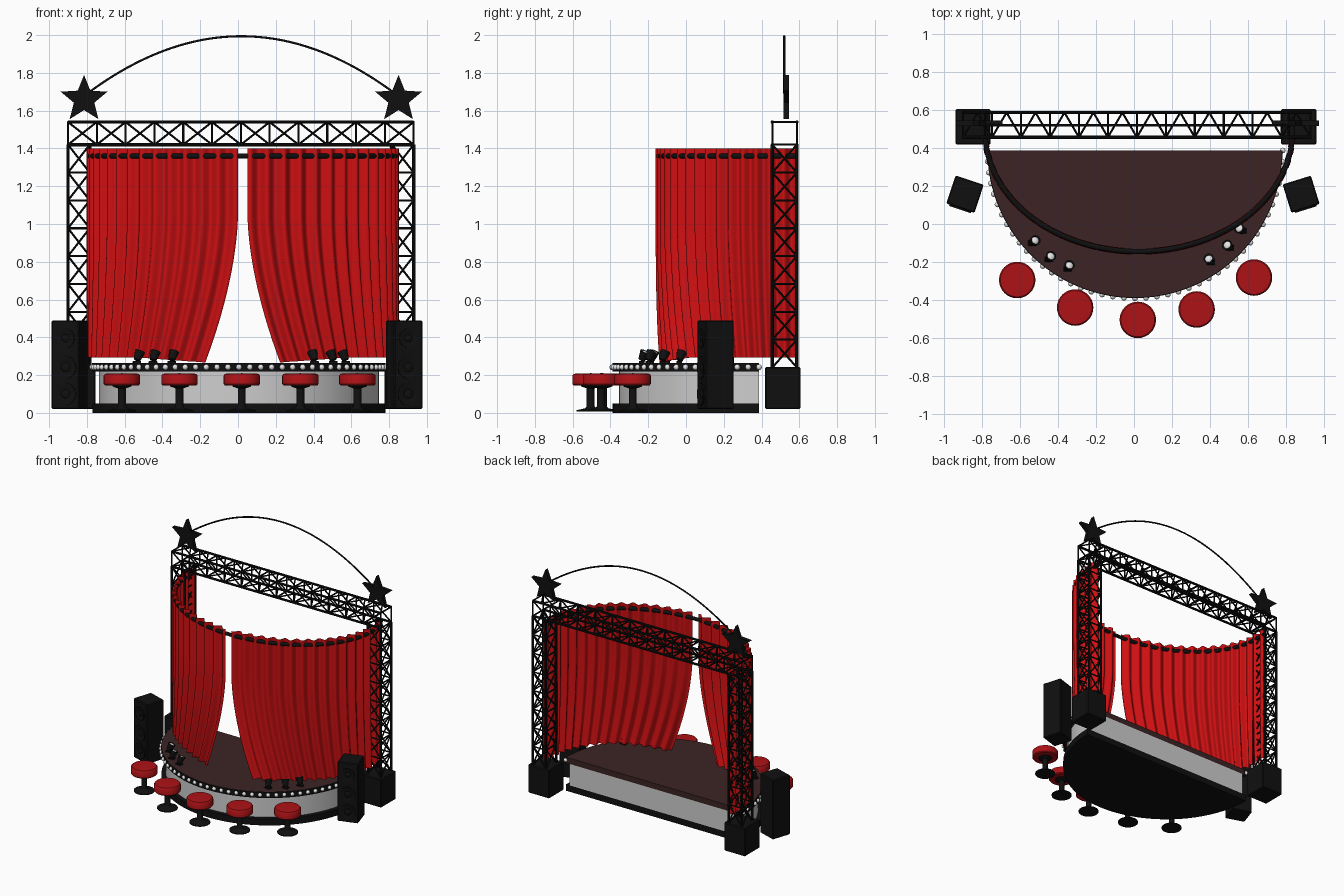
import bpy, bmesh, math
from mathutils import Vector, Matrix

cube = bpy.data.objects.get("Cube")
if cube:
    bpy.data.objects.remove(cube)


def material(name, r, g, b):
    m = bpy.data.materials.new(name)
    m.diffuse_color = (r, g, b, 1)
    m.use_nodes = True
    bsdf = m.node_tree.nodes["Principled BSDF"]
    bsdf.inputs["Base Color"].default_value = (r, g, b, 1)
    bsdf.inputs["Roughness"].default_value = 0.7
    return m


BLACK = material("matte black", 0.005, 0.005, 0.005)
RED = material("curtain red", 0.62, 0.005, 0.006)
SEAT = material("seat red", 0.42, 0.006, 0.008)
BROWN = material("deck brown", 0.045, 0.017, 0.018)
GREY = material("wall grey", 0.62, 0.62, 0.62)
WHITE = material("bulb white", 0.8, 0.8, 0.8)


def finish(name, bm, mat, smooth=True, matrix=None):
    bmesh.ops.recalc_face_normals(bm, faces=bm.faces)
    me = bpy.data.meshes.new(name)
    bm.to_mesh(me)
    bm.free()
    me.materials.append(mat)
    ob = bpy.data.objects.new(name, me)
    bpy.context.collection.objects.link(ob)
    if matrix:
        ob.matrix_world = matrix
    if smooth:
        bpy.ops.object.select_all(action="DESELECT")
        ob.select_set(True)
        bpy.context.view_layer.objects.active = ob
        bpy.ops.object.shade_smooth_by_angle(angle=math.radians(40))
    return ob


def prism(name, outline, depth, mat):
    """Extrude a closed outline of points along a vector."""
    bm = bmesh.new()
    face = bm.faces.new([bm.verts.new(p) for p in outline])
    ext = bmesh.ops.extrude_face_region(bm, geom=[face], use_keep_orig=True)
    moved = [v for v in ext["geom"] if isinstance(v, bmesh.types.BMVert)]
    bmesh.ops.translate(bm, verts=moved, vec=depth)
    return finish(name, bm, mat)


def box(name, centre, size, mat, turn=0.0, bevel=0.006):
    bm = bmesh.new()
    bmesh.ops.create_cube(bm, size=1, matrix=Matrix.Diagonal((*size, 1)))
    bmesh.ops.bevel(bm, geom=bm.edges[:], offset=bevel, segments=1, affect="EDGES")
    return finish(name, bm, mat, False, Matrix.Translation(centre) @ Matrix.Rotation(turn, 4, "Z"))


def lathe(name, profile, mat, matrix, steps=32):
    """Spin (radius, height) points around the local z axis."""
    bm = bmesh.new()
    verts = [bm.verts.new((r, 0, z)) for r, z in profile]
    edges = [bm.edges.new(pair) for pair in zip(verts, verts[1:])]
    bmesh.ops.spin(bm, geom=verts + edges, cent=(0, 0, 0), axis=(0, 0, 1),
                   angle=math.tau, steps=steps, use_duplicate=False)
    bmesh.ops.remove_doubles(bm, verts=bm.verts, dist=0.0001)
    return finish(name, bm, mat, True, matrix)


def bars(name, segments, mat=BLACK):
    """Join straight round bars given as (start, end, radius)."""
    bm = bmesh.new()
    for a, b, r in segments:
        a, b = Vector(a), Vector(b)
        turn = (b - a).to_track_quat("Z", "Y").to_matrix().to_4x4()
        bmesh.ops.create_cone(bm, cap_ends=True, segments=8, radius1=r, radius2=r,
                              depth=(b - a).length, matrix=Matrix.Translation((a + b) / 2) @ turn)
    return finish(name, bm, mat)


def tube(name, points, radius, mat=BLACK):
    cu = bpy.data.curves.new(name, "CURVE")
    cu.dimensions = "3D"
    cu.bevel_depth, cu.bevel_resolution, cu.use_fill_caps = radius, 3, True
    sp = cu.splines.new("POLY")
    sp.points.add(len(points) - 1)
    for p, co in zip(sp.points, points):
        p.co = (*co, 1)
    cu.materials.append(mat)
    ob = bpy.data.objects.new(name, cu)
    bpy.context.collection.objects.link(ob)


# Half-round stage: base, wall, deck, trim and rim bulbs
SX, SY, R = 0.005, 0.387, 0.775


def arc(r, z, n=64):
    return [(SX + r * math.cos(math.pi * (1 + i / n)),
             SY + r * math.sin(math.pi * (1 + i / n)), z) for i in range(n + 1)]


prism("stage_base", arc(R, 0.0), (0, 0, 0.05), BLACK)
prism("stage_wall", arc(R - 0.033, 0.05), (0, 0, 0.17), GREY)
prism("stage_deck", arc(R - 0.003, 0.22), (0, 0, 0.045), BROWN)
prism("stage_trim", arc(R + 0.002, 0.218) + arc(R - 0.02, 0.218)[::-1], (0, 0, 0.045), BLACK)
bm = bmesh.new()
for p in arc(R + 0.003, 0.242, 42):
    bmesh.ops.create_uvsphere(bm, u_segments=12, v_segments=8, radius=0.015,
                              matrix=Matrix.Translation(p))
finish("rim_bulbs", bm, WHITE)

# Curtains hung from a curved rod
CX, CY, A, B = 0.025, 0.49, 0.81, 0.635
QUARTER, STRAIGHT = 1.14, 0.095


def path(t, side):
    """Point at distance t from the middle of the curtain line."""
    phi = min(t / QUARTER, 1) * math.pi / 2
    return Vector((CX + side * A * math.sin(phi), CY - B * math.cos(phi) + max(t - QUARTER, 0), 0))


def curtain(name, side, pleats=15, cols=240, rows=28):
    bm = bmesh.new()
    grid = []
    for j in range(rows + 1):
        h = j / rows
        row = []
        for i in range(cols + 1):
            u = i / cols
            bottom = 0.267 + 0.025 * min(u * 3, 1)
            z = bottom + (1.4 - bottom) * h
            pull = 0.025 + 0.17 * (max(1.05 - z, 0) / 0.78) ** 1.7
            inner = QUARTER * math.asin(pull / A) / (math.pi / 2)
            t = inner + (QUARTER + STRAIGHT - inner) * u
            p = path(t, side)
            d = (path(t + 0.002, side) - path(t - 0.002, side)).normalized()
            wave = 0.017 * math.sin(math.tau * pleats * u + 0.6)
            p += Vector((d.y, -d.x, 0)) * side * wave
            p.z = z
            row.append(bm.verts.new(p))
        grid.append(row)
    for lo, hi in zip(grid, grid[1:]):
        for i in range(cols):
            bm.faces.new((lo[i], lo[i + 1], hi[i + 1], hi[i]))
    finish(name, bm, RED)


curtain("left_curtain", 1)
curtain("right_curtain", -1)
reach = QUARTER + STRAIGHT
line = [path(reach * abs(i) / 40, -1 if i < 0 else 1) for i in range(-40, 41)]
tube("curtain_rod", [(p.x, p.y, 1.36) for p in line], 0.014)

# Truss frame
Y0, Y1, X0, X1 = 0.457, 0.587, -0.9, 0.93
ZB, ZT = 1.42, 1.54
THICK, THIN = 0.009, 0.0055


def truss_tower(name, x0, x1, z0, z1, cells=8):
    corners = [(x0, Y0), (x1, Y0), (x1, Y1), (x0, Y1)]
    seg = [((*c, z0), (*c, z1), THICK) for c in corners]
    step = (z1 - z0) / cells
    for a, b in zip(corners, corners[1:] + corners[:1]):
        for k in range(cells):
            lo, hi = z0 + k * step, z0 + (k + 1) * step
            seg += [((*a, lo), (*b, hi), THIN), ((*b, lo), (*a, hi), THIN), ((*a, hi), (*b, hi), THIN)]
    bars(name, seg)


def truss_beam(name, cells=12):
    seg = [((X0, y, z), (X1, y, z), THICK) for y in (Y0, Y1) for z in (ZB, ZT)]
    step = (X1 - X0) / cells
    for k in range(cells + 1):
        x, xn = X0 + k * step, X0 + (k + 1) * step
        seg += [((x, y, ZB), (x, y, ZT), THIN) for y in (Y0, Y1)]
        seg += [((x, Y0, z), (x, Y1, z), THIN) for z in (ZB, ZT)]
        if k == cells:
            break
        for y in (Y0, Y1):
            seg += [((x, y, ZB), (xn, y, ZT), THIN), ((x, y, ZT), (xn, y, ZB), THIN)]
        xm = (x + xn) / 2
        for z in (ZB, ZT):
            seg += [((x, Y0, z), (xm, Y1, z), THIN), ((xm, Y1, z), (xn, Y0, z), THIN)]
    bars(name, seg)


truss_beam("top_truss")
for label, xa, xb in (("right", X0, X0 + 0.115), ("left", X1 - 0.115, X1)):
    mid = (xa + xb) / 2
    truss_tower(label + "_tower", xa, xb, 0.24, ZB)
    box(label + "_tower_foot", (mid - 0.005, 0.512, 0.132), (0.186, 0.186, 0.224), BLACK)

# Stars and the wire arch between them
for label, x in (("right", -0.815), ("left", 0.85)):
    outline = []
    for k in range(10):
        r = 0.057 if k % 2 else 0.13
        a = math.pi / 2 + k * math.pi / 5
        outline.append((x + r * math.cos(a), 0.515, 1.66 + r * math.sin(a)))
    prism(label + "_star", outline, (0, 0.03, 0), BLACK)
arch = [i / 24 for i in range(-24, 25)]
tube("wire_arch", [(0.017 + 0.81 * s, 0.52, 1.994 - 0.3 * s * s) for s in arch], 0.006)

# Loudspeakers turned outward, each with three ringed cones
for label, x, turn in (("right", -0.89, -0.32), ("left", 0.88, 0.3)):
    box(label + "_speaker", (x, 0.157, 0.255), (0.156, 0.156, 0.47), BLACK, turn)
    for k, (z, r) in enumerate(((0.1, 0.06), (0.24, 0.06), (0.395, 0.052))):
        place = (Matrix.Translation((x, 0.157, z)) @ Matrix.Rotation(turn, 4, "Z")
                 @ Matrix.Translation((0, -0.077, 0)) @ Matrix.Rotation(math.pi / 2, 4, "X"))
        lathe(f"{label}_speaker_cone_{k + 1}",
              [(r, 0), (r, 0.008), (r * 0.85, 0.008), (r * 0.4, 0.001), (r * 0.25, 0.006), (0, 0.008)],
              BLACK, place, 24)

# Bar stools along the front
stools = [(-0.615, -0.295), (-0.31, -0.44), (0.02, -0.505), (0.33, -0.45), (0.632, -0.282)]
for k, (x, y) in enumerate(stools):
    place = Matrix.Translation((x, y, 0))
    lathe(f"stool_seat_{k + 1}", [(0, 0.146), (0.09, 0.146), (0.096, 0.153), (0.096, 0.198),
                                  (0.089, 0.207), (0, 0.21)], SEAT, place)
    lathe(f"stool_stand_{k + 1}", [(0, 0.008), (0.075, 0.008), (0.075, 0.014), (0.03, 0.024), (0.021, 0.035),
                                   (0.021, 0.13), (0.05, 0.14), (0.05, 0.148), (0, 0.148)], BLACK, place, 24)

# Small footlights tipped back toward the curtain
lamps = [(-0.535, -0.1), (-0.45, -0.185), (-0.35, -0.235), (0.405, -0.2), (0.505, -0.125), (0.57, -0.035)]
for k, (x, y) in enumerate(lamps):
    aim = Vector((SX - x, SY - y, 0)).normalized() * 0.5 + Vector((0, 0, 1))
    place = Matrix.Translation((x, y, 0.28)) @ aim.to_track_quat("Z", "Y").to_matrix().to_4x4()
    lathe(f"footlight_{k + 1}", [(0, -0.005), (0.018, 0), (0.022, 0.02), (0.028, 0.05),
                                 (0.021, 0.05), (0.02, 0.044), (0, 0.044)], BLACK, place, 16)
    lathe(f"footlight_lens_{k + 1}", [(0.02, 0.045), (0.013, 0.051), (0, 0.053)], WHITE, place, 16)
    box(f"footlight_foot_{k + 1}", (x, y, 0.269), (0.045, 0.03, 0.012), BLACK, 0, 0.002)
